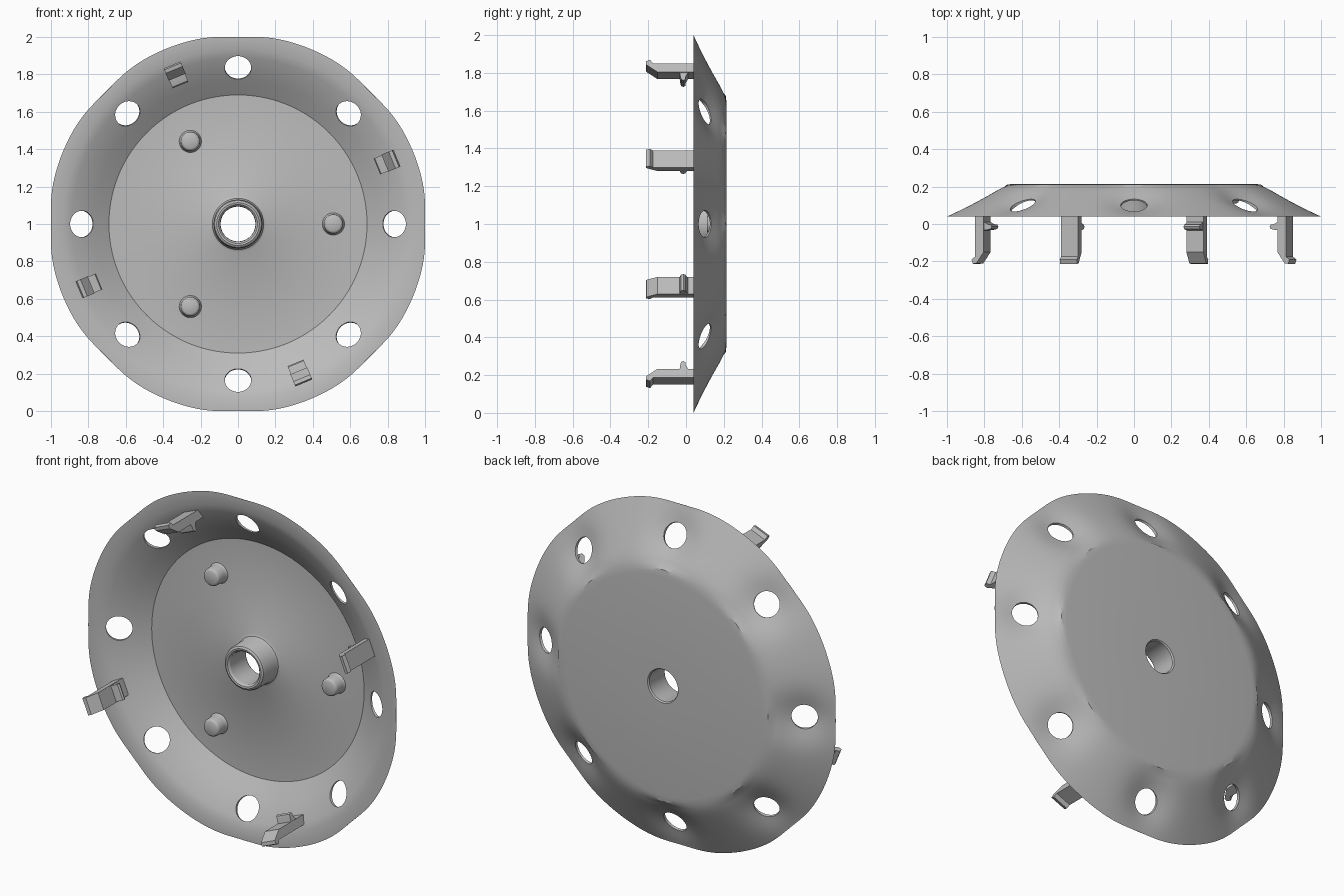
import bpy, bmesh, math
from mathutils import Matrix, Vector

cube = bpy.data.objects.get("Cube")
if cube:
    bpy.data.objects.remove(cube, do_unlink=True)

GREY = 0.5
mat = bpy.data.materials.new("plain grey")
mat.use_nodes = True
mat.diffuse_color = (GREY, GREY, GREY, 1)
mat.node_tree.nodes["Principled BSDF"].inputs["Base Color"].default_value = (GREY, GREY, GREY, 1)

SEGMENTS = 144
HOLE_RADIUS, HOLE_Y = 0.835, 0.09
EIGHTH = math.tau / 8


def make_object(name, bm, angle=35):
    bmesh.ops.recalc_face_normals(bm, faces=bm.faces)
    mesh = bpy.data.meshes.new(name)
    bm.to_mesh(mesh)
    bm.free()
    obj = bpy.data.objects.new(name, mesh)
    bpy.context.collection.objects.link(obj)
    mesh.materials.append(mat)
    smooth(obj, angle)
    return obj


def smooth(obj, angle):
    bpy.ops.object.select_all(action='DESELECT')
    obj.select_set(True)
    bpy.context.view_layer.objects.active = obj
    bpy.ops.object.shade_smooth_by_angle(angle=math.radians(angle))


def place(r, t, y):
    """Point at radius r and angle t around the wheel axis."""
    return Vector((r * math.cos(t), y, 1 + r * math.sin(t)))


def lathe(profile, segments, closed=False, shape=lambda r, t, y: (r, y), centre=(0, 0)):
    bm = bmesh.new()
    rings = []
    for r, y in profile:
        ring = []
        for i in range(segments):
            t = math.tau * i / segments
            rr, yy = shape(r, t, y)
            ring.append(bm.verts.new(place(rr, t, yy) + Vector((centre[0], 0, centre[1]))))
        rings.append(ring)
    pairs = list(zip(rings, rings[1:]))
    if closed:
        pairs.append((rings[-1], rings[0]))
    else:
        bm.faces.new(rings[0])
        bm.faces.new(rings[-1])
    for a, b in pairs:
        for i in range(segments):
            j = (i + 1) % segments
            bm.faces.new((a[i], a[j], b[j], b[i]))
    return bm


def dimple(r, t, y):
    """Press a soft hollow into the back around each vent hole."""
    dt = (t + EIGHTH / 2) % EIGHTH - EIGHTH / 2
    if r > 1:
        return r - 0.013 * math.exp(-0.5 * (dt / 0.1) ** 2), y
    if r < 0.69 or y < back_height(r) - 0.002:
        return r, y
    d2 = (r * math.cos(dt) - HOLE_RADIUS) ** 2 + (r * math.sin(dt)) ** 2
    return r, y - 0.045 * math.exp(-0.5 * d2 / 0.09 ** 2)


def back_height(r):
    """Flat back that rolls over into a sloping skirt."""
    slope = 0.04 + (1.013 - r) * 0.55
    blend = 0.012
    return 0.215 - blend * math.log1p(math.exp((0.215 - slope) / blend))


# Dished shell with the hub collar, as one closed profile
back = [(0.099, 0.215), (0.64, 0.215)]
back += [(r, back_height(r)) for r in (0.66 + 0.02 * i for i in range(18))]
front = [(1.013, 0.04), (0.935, 0.04), (0.89, 0.06), (HOLE_RADIUS, 0.087), (0.77, 0.129), (0.69, 0.185)]
collar = [(0.15, 0.185), (0.137, 0.178), (0.131, 0.165), (0.13, 0.07), (0.125, 0.057),
          (0.114, 0.05), (0.104, 0.052), (0.095, 0.062), (0.093, 0.075), (0.093, 0.207)]
shell = make_object("dished_cover", lathe(back + front + collar, SEGMENTS, True, dimple))

# Eight vent holes, drilled square to the skirt
bm = bmesh.new()
for i in range(8):
    t = i * EIGHTH
    axis = Vector((math.cos(t) * 0.5, 0.86, math.sin(t) * 0.5))
    turn = axis.to_track_quat('Z', 'Y').to_matrix().to_4x4()
    bmesh.ops.create_cone(bm, cap_ends=True, segments=40, radius1=0.071, radius2=0.071, depth=0.3,
                          matrix=Matrix.Translation(place(HOLE_RADIUS, t, HOLE_Y)) @ turn)
cutter = make_object("vent_cutter", bm)
cutter.hide_render = True
mod = shell.modifiers.new("vents", 'BOOLEAN')
mod.operation, mod.solver, mod.object = 'DIFFERENCE', 'EXACT', cutter
bpy.context.view_layer.objects.active = shell
bpy.ops.object.modifier_apply(modifier=mod.name)
bpy.data.objects.remove(cutter, do_unlink=True)
smooth(shell, 30)

# Three locating pegs with rounded ends
peg = [(0.063, 0.19), (0.056, 0.18), (0.053, 0.165), (0.051, 0.125), (0.047, 0.115), (0.038, 0.11)]
for i in range(3):
    t = i * math.tau / 3
    make_object(f"peg_{i + 1}", lathe(peg, 32, centre=(0.51 * math.cos(t), 0.51 * math.sin(t))), 50)


def extrude(bm, outline, t, half_width):
    """Prism from a radius/depth outline, centred on angle t."""
    side = Vector((-math.sin(t), 0, math.cos(t))) * half_width
    a = [bm.verts.new(place(r, t, y) - side) for r, y in outline]
    b = [bm.verts.new(place(r, t, y) + side) for r, y in outline]
    bm.faces.new(a)
    bm.faces.new(b[::-1])
    for i in range(len(a)):
        j = (i + 1) % len(a)
        bm.faces.new((a[i], a[j], b[j], b[i]))


# Four snap clips: barbed leg with a stop rib on the inner side
leg = [(0.85, 0.09), (0.85, -0.15), (0.892, -0.21), (0.912, -0.213),
       (0.92, -0.19), (0.9, -0.175), (0.9, 0.075)]
rib = [(0.852, 0.012), (0.825, -0.002), (0.81, -0.004), (0.804, -0.014),
       (0.81, -0.026), (0.825, -0.03), (0.852, -0.034)]
for i in range(4):
    t = EIGHTH / 2 + i * math.pi / 2
    bm = bmesh.new()
    extrude(bm, leg, t, 0.049)
    extrude(bm, rib, t, 0.046)
    make_object(f"snap_clip_{i + 1}", bm, 25)
